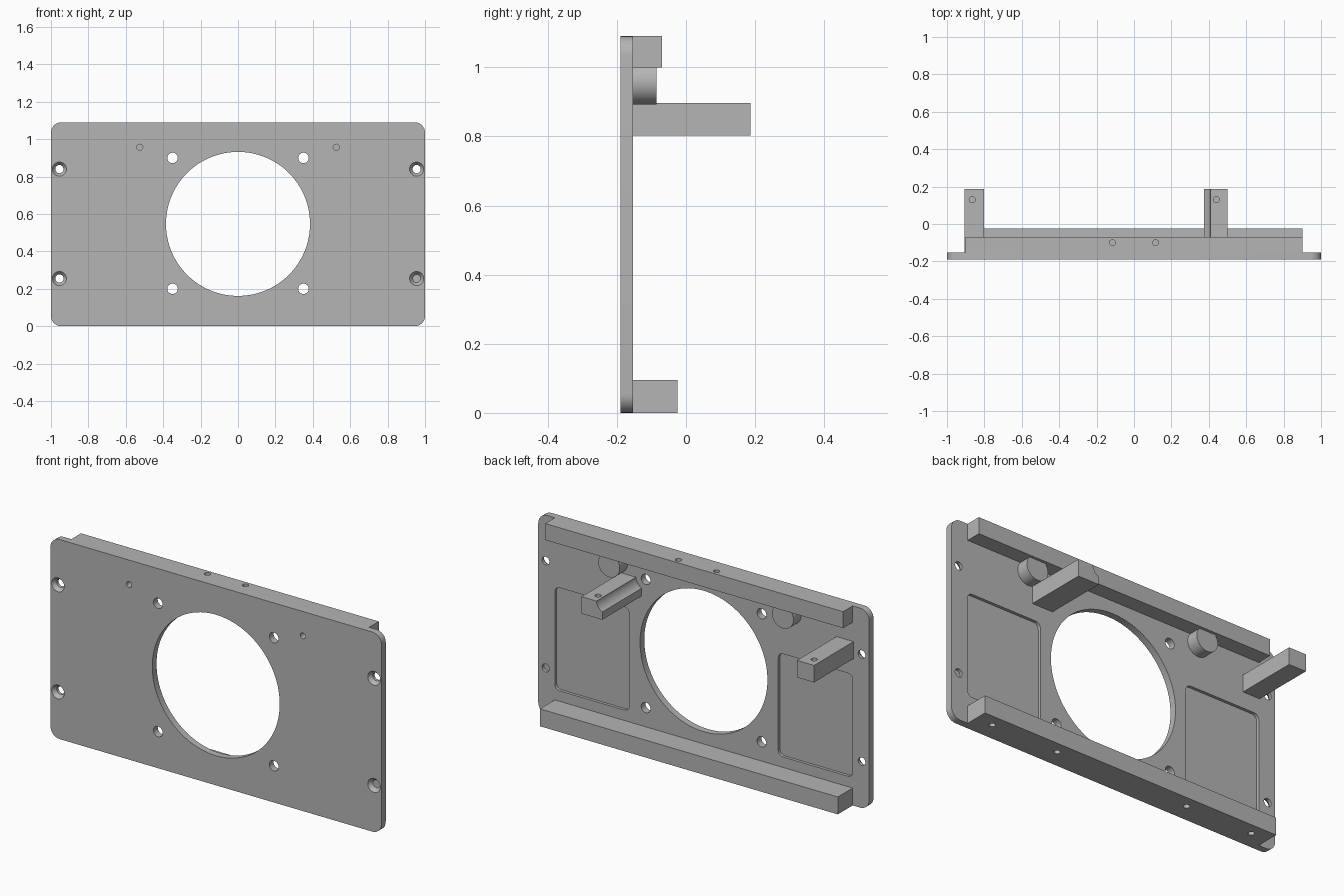
import bpy, bmesh, math
from mathutils import Matrix, Vector

old = bpy.data.objects.get("Cube")
if old:
    bpy.data.objects.remove(old, do_unlink=True)

GREY = (0.46, 0.46, 0.46, 1.0)
grey = bpy.data.materials.new("plain grey")
grey.use_nodes = True
grey.diffuse_color = GREY
grey.node_tree.nodes["Principled BSDF"].inputs["Base Color"].default_value = GREY

FRONT, BACK, TOP = -0.19, -0.153, 1.09
MID = (FRONT + BACK) / 2


def make(name, bm):
    bmesh.ops.recalc_face_normals(bm, faces=bm.faces)
    mesh = bpy.data.meshes.new(name)
    bm.to_mesh(mesh)
    bm.free()
    mesh.materials.append(grey)
    obj = bpy.data.objects.new(name, mesh)
    bpy.context.collection.objects.link(obj)
    return obj


def box(name, x, y, z, radius=0):
    """Box from (min, max) ranges; radius rounds the edges that run along y."""
    bm = bmesh.new()
    bmesh.ops.create_cube(bm, size=1)
    for v in bm.verts:
        v.co = Vector([r[0] + (c + 0.5) * (r[1] - r[0]) for c, r in zip(v.co, (x, y, z))])
    if radius:
        edges = [e for e in bm.edges if abs(e.verts[0].co.y - e.verts[1].co.y) > 1e-5]
        bmesh.ops.bevel(bm, geom=edges, offset=radius, segments=8, profile=0.5, affect='EDGES')
    return make(name, bm)


def rod(name, start, end, r1, r2=None, sides=32):
    """Cylinder or cone between two points."""
    a, b = Vector(start), Vector(end)
    turn = Vector((0, 0, 1)).rotation_difference(b - a).to_matrix().to_4x4()
    bm = bmesh.new()
    bmesh.ops.create_cone(bm, cap_ends=True, segments=sides, radius1=r1,
                          radius2=r1 if r2 is None else r2, depth=(b - a).length,
                          matrix=Matrix.Translation((a + b) / 2) @ turn)
    return make(name, bm)


def cut(target, cutter):
    mod = target.modifiers.new("cut", 'BOOLEAN')
    mod.operation, mod.solver, mod.object = 'DIFFERENCE', 'EXACT', cutter
    bpy.context.view_layer.objects.active = target
    bpy.ops.object.modifier_apply(modifier=mod.name)
    bpy.data.objects.remove(cutter, do_unlink=True)


def drill(target, x, z, r, y0=FRONT - 0.05, y1=BACK + 0.05, r2=None, sides=32):
    cut(target, rod("drill", (x, y0, z), (x, y1, z), r, r2, sides))


# Face plate with its large opening
plate = box("face_plate", (-1, 1), (FRONT, BACK), (0, TOP), 0.055)
drill(plate, 0, 0.547, 0.385, sides=128)
parts = [plate]

# Rails along the top and bottom
top_rail = box("top_rail", (-0.9, 0.9), (BACK, -0.07), (1.0, TOP))
bottom_rail = box("bottom_rail", (-0.9, 0.9), (BACK, -0.025), (0, 0.095))
parts += [top_rail, bottom_rail]

for s, side in ((-1, "right"), (1, "left")):
    # Mounting holes round the opening
    for z in (0.2, 0.9):
        drill(plate, s * 0.35, z, 0.028)
    # Countersunk screw holes at the ends
    for z in (0.255, 0.84):
        drill(plate, s * 0.955, z, 0.022)
        drill(plate, s * 0.955, z, 0.038, FRONT - 0.0001, MID + 0.003, 0.0215)
    # Shallow pocket in the back
    xs = sorted((s * 0.45, s * 0.9))
    cut(plate, box("pocket", xs, (BACK - 0.016, BACK + 0.05), (0.152, 0.715), 0.03))
    # Round peg with a blind hole from the front
    peg = rod(side + "_peg", (s * 0.525, BACK, 0.957), (s * 0.525, -0.085, 0.957), 0.065, sides=48)
    for part in (plate, peg):
        drill(part, s * 0.525, 0.957, 0.016, y1=-0.11)
    parts.append(peg)
    # Blind screw holes in the rails
    cut(top_rail, rod("drill", (s * 0.115, -0.1, 1.03), (s * 0.115, -0.1, 1.2), 0.016))
    for x in (0.4, 0.8):
        cut(bottom_rail, rod("drill", (s * x, -0.09, -0.1), (s * x, -0.09, 0.06), 0.016))

# Support arms; the left one is hollowed beside the mounting hole
for name, xs, hole in (("right_arm", (-0.905, -0.802), -0.865), ("left_arm", (0.375, 0.5), 0.44)):
    arm = box(name, xs, (BACK, 0.187), (0.803, 0.896))
    cut(arm, rod("drill", (hole, 0.13, 0.84), (hole, 0.13, 1.0), 0.016))
    parts.append(arm)
drill(arm, 0.35, 0.9, 0.06, y1=0.3, sides=64)

# Smooth the round walls, keep the edges crisp
bpy.ops.object.select_all(action='DESELECT')
for part in parts:
    part.select_set(True)
bpy.context.view_layer.objects.active = plate
bpy.ops.object.shade_smooth_by_angle(angle=math.radians(30))
